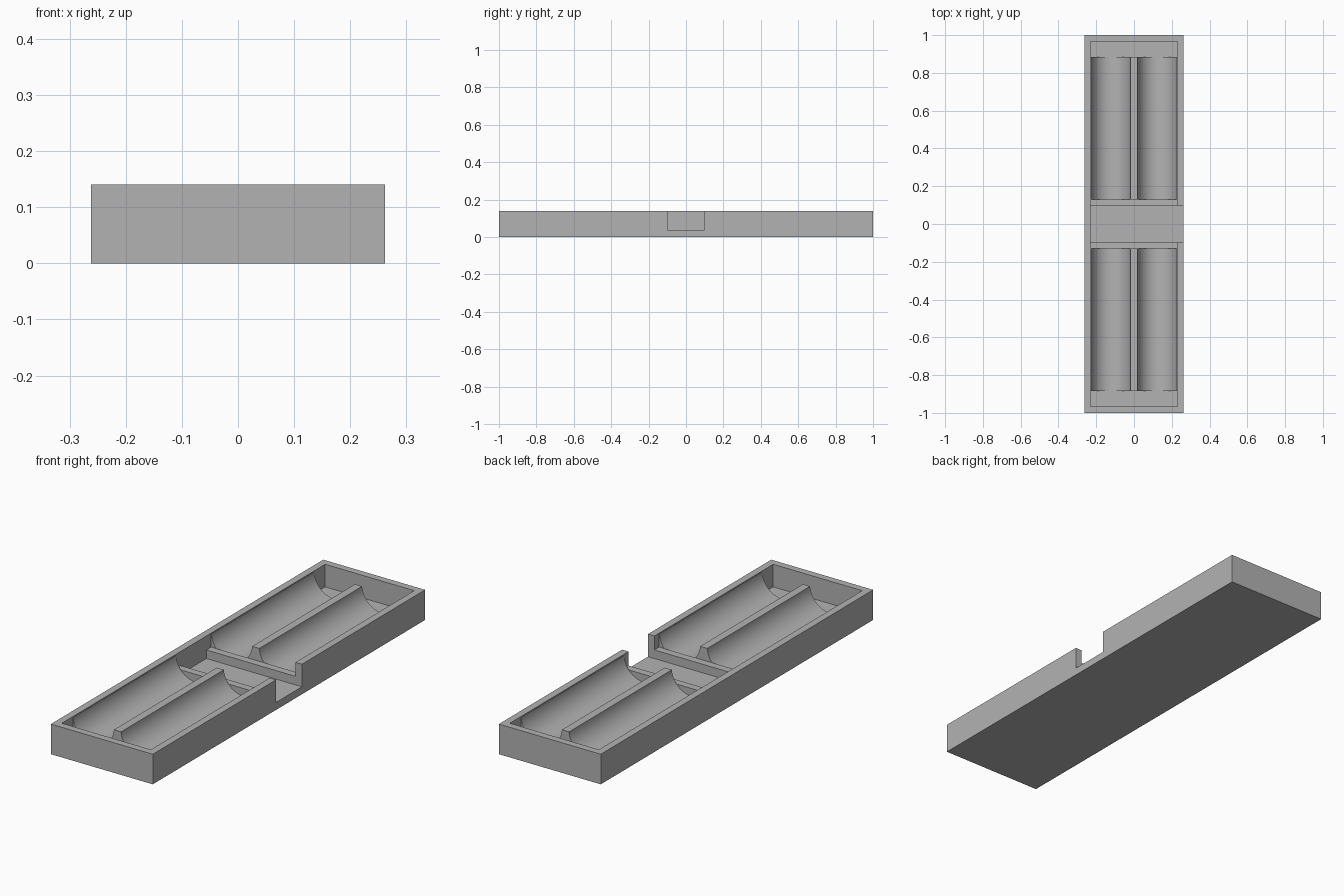
import bpy, bmesh, math
from mathutils import Matrix

if "Cube" in bpy.data.objects:
    bpy.data.objects.remove(bpy.data.objects["Cube"])

grey = bpy.data.materials.new("plain grey")
grey.use_nodes = True
COLOUR = (0.45, 0.45, 0.45, 1)
grey.diffuse_color = COLOUR
grey.node_tree.nodes["Principled BSDF"].inputs["Base Color"].default_value = COLOUR

HALF_W, HEIGHT, FLOOR, WALL = 0.262, 0.14, 0.035, 0.033
CHANNEL, CRADLE_START, CRADLE_END = 0.095, 0.13, 0.885
RADIUS, GROOVE_X, AXIS_Z, RIDGE_Z = 0.105, 0.123, 0.143, 0.135


def finish(name, bm):
    bmesh.ops.recalc_face_normals(bm, faces=bm.faces)
    mesh = bpy.data.meshes.new(name)
    bm.to_mesh(mesh)
    bm.free()
    obj = bpy.data.objects.new(name, mesh)
    mesh.materials.append(grey)
    bpy.context.collection.objects.link(obj)
    return obj


def box(name, x0, x1, y0, y1, z0, z1):
    bm = bmesh.new()
    place = Matrix.Translation(((x0 + x1) / 2, (y0 + y1) / 2, (z0 + z1) / 2))
    size = Matrix.Diagonal((x1 - x0, y1 - y0, z1 - z0, 1))
    bmesh.ops.create_cube(bm, size=1, matrix=place @ size)
    return finish(name, bm)


def extrude_y(name, profile, y0, y1):
    bm = bmesh.new()
    face = bm.faces.new([bm.verts.new((x, y0, z)) for x, z in profile])
    new = bmesh.ops.extrude_face_region(bm, geom=[face])["geom"]
    verts = [v for v in new if isinstance(v, bmesh.types.BMVert)]
    bmesh.ops.translate(bm, verts=verts, vec=(0, y1 - y0, 0))
    return finish(name, bm)


# Tray with an open cavity and a notch through its left wall
tray = box("tray", -HALF_W, HALF_W, -1, 1, 0, HEIGHT)
inner_x = HALF_W - WALL
cutters = [
    box("cavity_cutter", -inner_x, inner_x, WALL - 1, 1 - WALL, FLOOR, 0.3),
    box("notch_cutter", 0.1, 0.4, -CHANNEL, CHANNEL, FLOOR, 0.3),
]
for cutter in cutters:
    cutter.hide_render = True
    mod = tray.modifiers.new("cut", "BOOLEAN")
    mod.operation, mod.solver, mod.object = "DIFFERENCE", "EXACT", cutter
bpy.context.view_layer.objects.active = tray
for mod in list(tray.modifiers):
    bpy.ops.object.modifier_apply(modifier=mod.name)
for cutter in cutters:
    bpy.data.objects.remove(cutter)

# Cradle section: two round grooves with a ridge between them
edge = math.asin((AXIS_Z - RIDGE_Z) / RADIUS)
SEGMENTS = 32
profile = [(-inner_x - 0.004, FLOOR - 0.01), (-inner_x - 0.004, RIDGE_Z)]
for cx in (-GROOVE_X, GROOVE_X):
    for i in range(SEGMENTS + 1):
        a = math.pi + edge + (math.pi - 2 * edge) * i / SEGMENTS
        profile.append((cx + RADIUS * math.cos(a), AXIS_Z + RADIUS * math.sin(a)))
profile += [(inner_x + 0.004, RIDGE_Z), (inner_x + 0.004, FLOOR - 0.01)]

# A cradle and a low cross bar on each side of the channel
for side, label in ((-1, "front"), (1, "back")):
    y0, y1 = sorted((side * CRADLE_START, side * CRADLE_END))
    cradle = extrude_y(label + "_cradle", profile, y0, y1)
    bpy.ops.object.select_all(action="DESELECT")
    cradle.select_set(True)
    bpy.context.view_layer.objects.active = cradle
    bpy.ops.object.shade_smooth_by_angle(angle=math.radians(30))
    b0, b1 = sorted((side * CHANNEL, side * CRADLE_START))
    box(label + "_cross_bar", -inner_x, inner_x, b0, b1, FLOOR - 0.01, 0.075)
